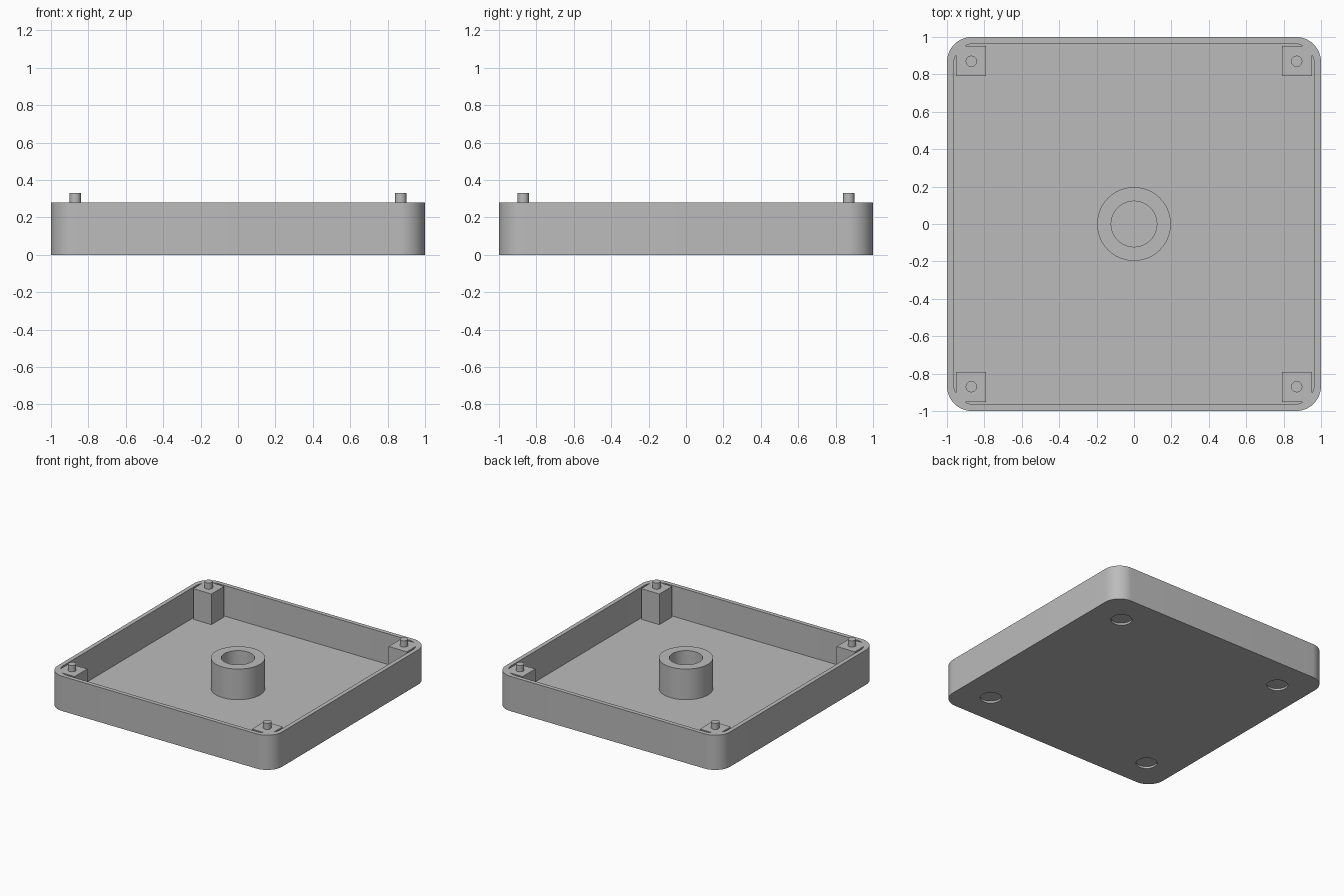
import bpy, bmesh
from math import cos, sin, pi, radians

old = bpy.data.objects.get("Cube")
if old:
    bpy.data.objects.remove(old, do_unlink=True)

RIM, FLOOR = 0.28, 0.033
CORNERS = [(sx, sy) for sx in (-1, 1) for sy in (-1, 1)]

grey = bpy.data.materials.new("plain grey")
grey.use_nodes = True
grey.diffuse_color = (0.5, 0.5, 0.5, 1)
grey.node_tree.nodes["Principled BSDF"].inputs["Base Color"].default_value = (0.5, 0.5, 0.5, 1)


def rounded_square(half, radius, steps=12):
    c = half - radius
    pts = []
    for q, (sx, sy) in enumerate([(1, 1), (-1, 1), (-1, -1), (1, -1)]):
        for i in range(steps + 1):
            a = (q + i / steps) * pi / 2
            pts.append((sx * c + radius * cos(a), sy * c + radius * sin(a)))
    return pts


def circle(x, y, r, n=48):
    return [(x + r * cos(2 * pi * i / n), y + r * sin(2 * pi * i / n)) for i in range(n)]


def prism(name, outline, z0, z1):
    """Extrude a flat outline from z0 up to z1."""
    bm = bmesh.new()
    face = bm.faces.new([bm.verts.new((x, y, z0)) for x, y in outline])
    top = bmesh.ops.extrude_face_region(bm, geom=[face])["geom"]
    bmesh.ops.translate(bm, vec=(0, 0, z1 - z0),
                        verts=[v for v in top if isinstance(v, bmesh.types.BMVert)])
    bmesh.ops.recalc_face_normals(bm, faces=bm.faces)
    mesh = bpy.data.meshes.new(name)
    bm.to_mesh(mesh)
    bm.free()
    mesh.materials.append(grey)
    ob = bpy.data.objects.new(name, mesh)
    bpy.context.collection.objects.link(ob)
    return ob


def activate(ob):
    bpy.ops.object.select_all(action="DESELECT")
    ob.select_set(True)
    bpy.context.view_layer.objects.active = ob


def combine(ob, tool, operation):
    """Apply a boolean and remove the tool object."""
    activate(ob)
    mod = ob.modifiers.new(operation.lower(), "BOOLEAN")
    mod.operation, mod.object, mod.solver = operation, tool, "EXACT"
    bpy.ops.object.modifier_apply(modifier=mod.name)
    bpy.data.objects.remove(tool, do_unlink=True)


# Hollow tray with rounded corners
tray = prism("tray", rounded_square(1.0, 0.134), 0, RIM)
combine(tray, prism("cavity", rounded_square(0.966, 0.12), FLOOR, 0.5), "DIFFERENCE")

# Square corner posts flush with the rim, and round recesses underneath
for sx, sy in CORNERS:
    x0, x1 = sx * 0.79, sx * 0.952
    y0, y1 = sy * 0.79, sy * 0.952
    post = prism("corner_post", [(x0, y0), (x1, y0), (x1, y1), (x0, y1)], 0.025, RIM)
    combine(tray, post, "UNION")
    recess = prism("foot_recess", circle(sx * 0.743, sy * 0.743, 0.077), -0.1, 0.016)
    combine(tray, recess, "DIFFERENCE")

# Locating pins on the posts
pins = [prism("locating_pin", circle(sx * 0.87, sy * 0.87, 0.03, 32), RIM - 0.01, 0.33)
        for sx, sy in CORNERS]

# Hollow boss in the middle
boss = prism("centre_boss", circle(0, 0, 0.197, 64), 0.025, RIM)
combine(boss, prism("boss_bore", circle(0, 0, 0.122, 64), 0, 0.5), "DIFFERENCE")

for ob in [tray, boss] + pins:
    activate(ob)
    bpy.ops.object.shade_smooth_by_angle(angle=radians(30))
